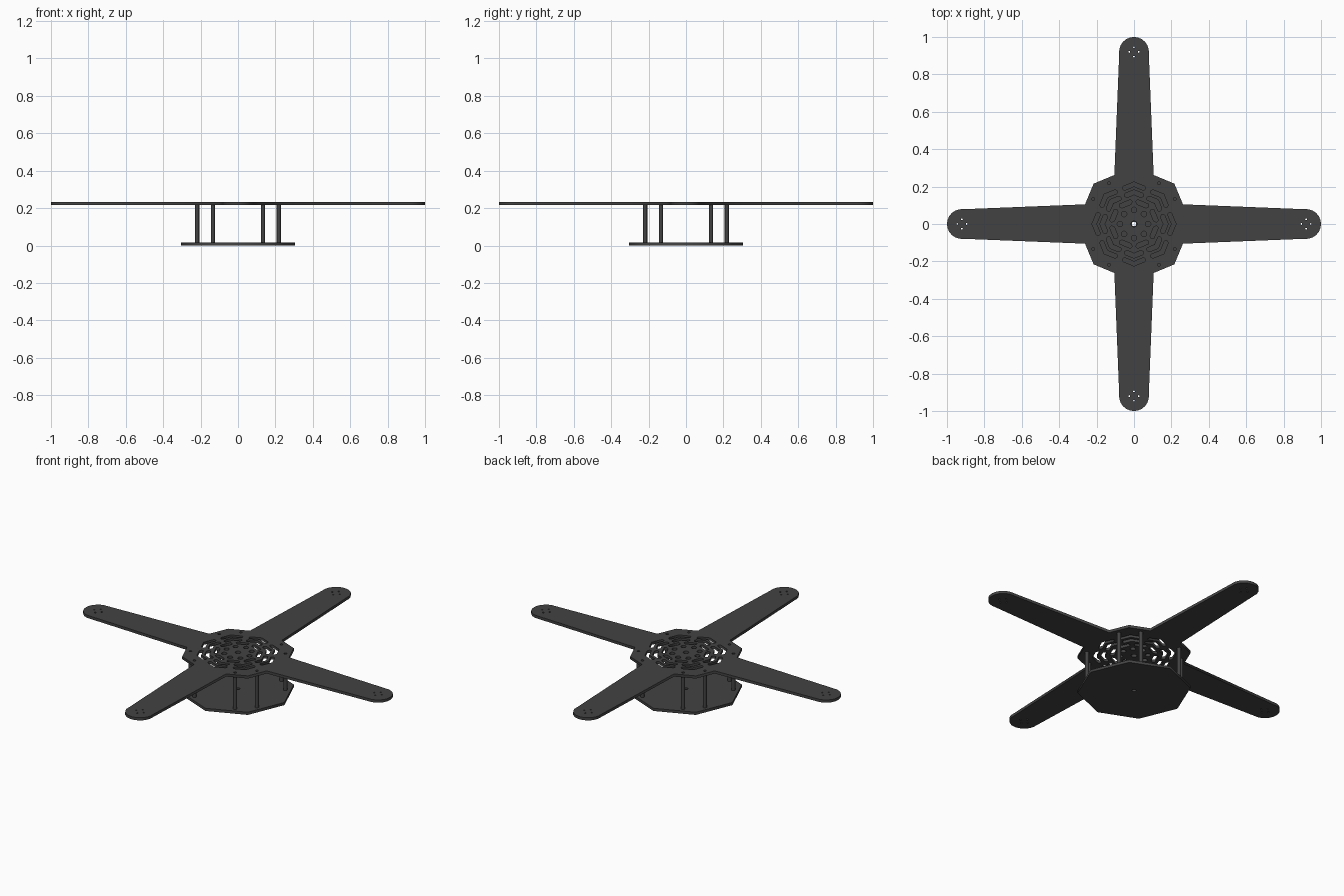
import bpy
from math import sin, cos, pi, radians

if "Cube" in bpy.data.objects:
    bpy.data.objects.remove(bpy.data.objects["Cube"])

T = 0.016        # plate thickness
TOP = 0.216      # underside of the top plate
R8 = 0.305       # octagon radius, corners on the axes

mat = bpy.data.materials.new("dark_carbon")
mat.diffuse_color = (0.055, 0.055, 0.055, 1)
mat.use_nodes = True
mat.node_tree.nodes["Principled BSDF"].inputs["Base Color"].default_value = mat.diffuse_color


def polar(r, a):
    return (r * cos(a), r * sin(a))


def circle(cx, cy, r, n=12):
    return [(cx + r * cos(2 * pi * i / n), cy + r * sin(2 * pi * i / n)) for i in range(n)]


def octa(r, a):
    # point at angle a on an octagon with corner radius r
    d = (a % (pi / 4)) - pi / 8
    return polar(r * cos(pi / 8) / cos(d), a)


def slot(r, w, mid, half):
    # rounded-end slot following an octagon of radius r
    steps = [mid - half, mid, mid + half]
    e = 0.008 / r
    outer = [octa(r + w / 2, a) for a in steps]
    inner = [octa(r - w / 2, a) for a in reversed(steps)]
    return outer + [octa(r, mid + half + e)] + inner + [octa(r, mid - half - e)]


def plate(name, loops, z):
    # filled flat outline with holes, extruded to a plate
    cu = bpy.data.curves.new(name, 'CURVE')
    cu.dimensions = '2D'
    cu.fill_mode = 'BOTH'
    cu.extrude = T / 2
    for pts in loops:
        s = cu.splines.new('POLY')
        s.points.add(len(pts) - 1)
        for p, (x, y) in zip(s.points, pts):
            p.co = (x, y, 0, 1)
        s.use_cyclic_u = True
    ob = bpy.data.objects.new(name, cu)
    ob.location.z = z + T / 2
    bpy.context.collection.objects.link(ob)
    bpy.ops.object.select_all(action='DESELECT')
    ob.select_set(True)
    bpy.context.view_layer.objects.active = ob
    bpy.ops.object.convert(target='MESH')
    ob = bpy.context.object
    ob.data.materials.clear()
    ob.data.materials.append(mat)
    return ob


# Top frame outline: octagon hub with four tapered, round-ended arms
arm = [polar(R8, -pi / 4), (0.262, -0.105), (0.915, -0.079)]
arm += [(0.92 + 0.08 * cos(a), 0.08 * sin(a)) for a in [radians(-80 + 16 * i) for i in range(11)]]
arm += [(0.915, 0.079), (0.262, 0.105)]
outline, holes = [], []
for k in range(4):
    c, s = cos(k * pi / 2), sin(k * pi / 2)
    outline += [(x * c - y * s, x * s + y * c) for x, y in arm]
    # motor screw holes at the arm tip
    mx, my = 0.92 * c, 0.92 * s
    for dx, dy in ((0.025, 0), (-0.025, 0), (0, 0.025), (0, -0.025)):
        holes.append(circle(mx + dx, my + dy, 0.005, 8))

# Vent pattern: three rings of slots, a ring of round holes, a centre hole
holes.append(circle(0, 0, 0.016, 16))
for k in range(8):
    a = k * pi / 4
    holes.append(circle(*polar(0.075, a), 0.015))
    holes.append(slot(0.125, 0.026, a + pi / 8, radians(14)))
    holes.append(slot(0.170, 0.026, a, radians(16)))
    holes.append(slot(0.213, 0.024, a, radians(16)))

# Standoff positions
posts = [(sx * x, sy * y) for x, y in ((0.134, 0.218), (0.218, 0.134)) for sx in (1, -1) for sy in (1, -1)]
holes += [circle(x, y, 0.008) for x, y in posts]

plate("top_frame_with_arms", [outline] + holes, TOP)
plate("bottom_plate", [[polar(R8, k * pi / 4) for k in range(8)], circle(0, 0, 0.012, 16)], 0)

# Eight standoffs between the plates
for i, (x, y) in enumerate(posts):
    bpy.ops.mesh.primitive_cylinder_add(vertices=16, radius=0.011, depth=TOP - T,
                                        location=(x, y, (TOP + T) / 2))
    ob = bpy.context.object
    ob.name = f"standoff_{i + 1}"
    ob.data.materials.append(mat)
    bpy.ops.object.shade_smooth_by_angle()
